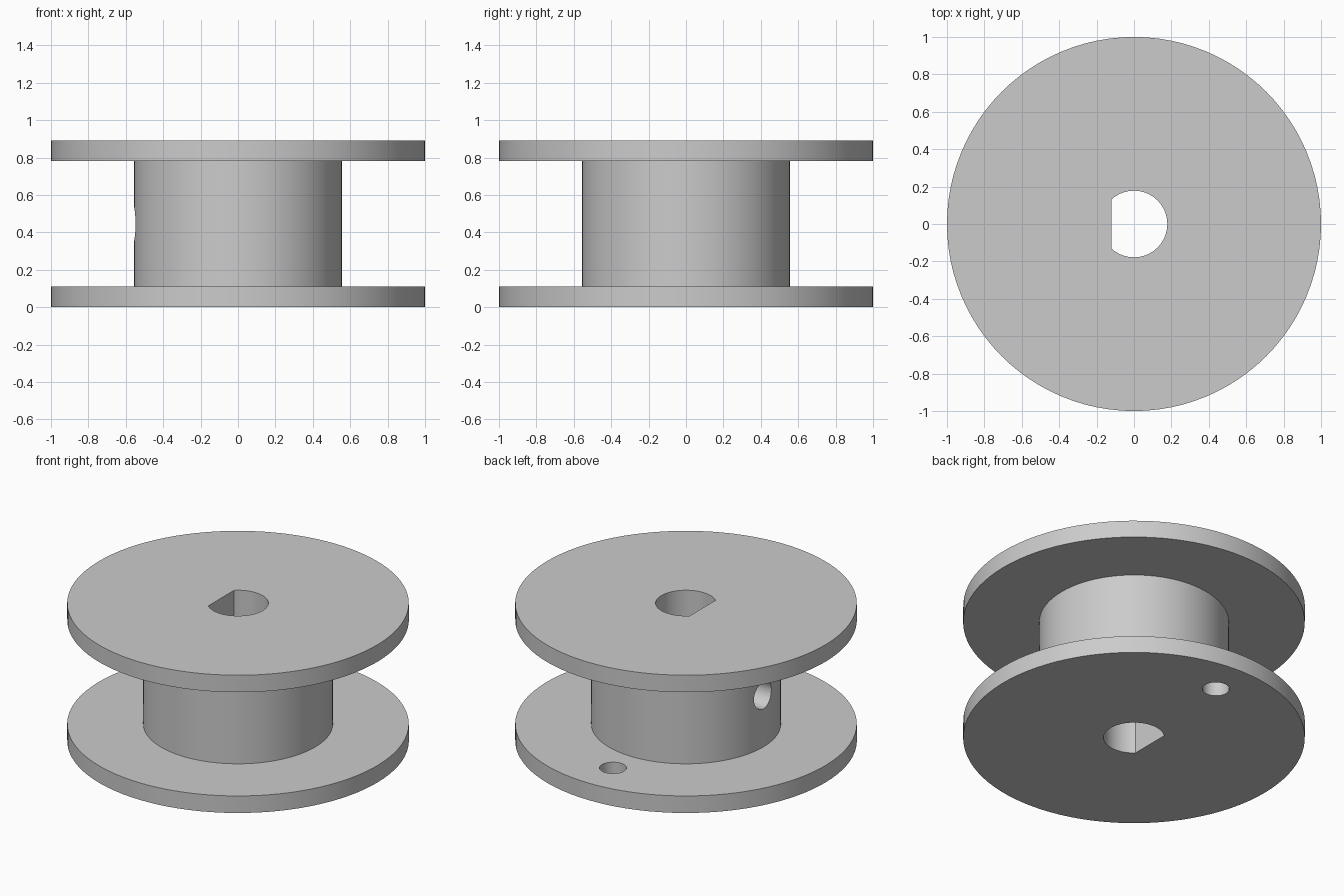
import bpy
import bmesh
from math import acos, cos, sin, pi

cube = bpy.data.objects.get("Cube")
if cube:
    bpy.data.objects.remove(cube, do_unlink=True)

HEIGHT, FLANGE = 0.89, 0.11
FLANGE_R, DRUM_R = 1.0, 0.555
BORE_R, BORE_FLAT = 0.178, -0.12
SIDES = 96

grey = bpy.data.materials.new("plain grey")
grey.use_nodes = True
colour = (0.6, 0.6, 0.6, 1)
grey.diffuse_color = colour
grey.node_tree.nodes["Principled BSDF"].inputs["Base Color"].default_value = colour


def circle(radius, start=0.0, sweep=2 * pi, count=SIDES, closed=True):
    steps = count if closed else count - 1
    angles = [start + sweep * i / steps for i in range(count)]
    return [(radius * cos(a), radius * sin(a)) for a in angles]


def loft(name, sections):
    """Stack outlines given as (outline, z) into a closed solid."""
    bm = bmesh.new()
    rings = [[bm.verts.new((x, y, z)) for x, y in outline] for outline, z in sections]
    for low, high in zip(rings, rings[1:]):
        n = len(low)
        for i in range(n):
            j = (i + 1) % n
            bm.faces.new((low[i], low[j], high[j], high[i]))
    bm.faces.new(rings[0][::-1])
    bm.faces.new(rings[-1])
    bmesh.ops.recalc_face_normals(bm, faces=bm.faces)
    mesh = bpy.data.meshes.new(name)
    bm.to_mesh(mesh)
    bm.free()
    mesh.materials.append(grey)
    obj = bpy.data.objects.new(name, mesh)
    bpy.context.collection.objects.link(obj)
    return obj


# Spool: drum between two flanges
wide, narrow = circle(FLANGE_R), circle(DRUM_R)
spool = loft("spool", [(wide, 0), (wide, FLANGE), (narrow, FLANGE),
                       (narrow, HEIGHT - FLANGE), (wide, HEIGHT - FLANGE), (wide, HEIGHT)])

# D-shaped shaft bore
half = acos(BORE_FLAT / BORE_R)
d_shape = circle(BORE_R, -half, 2 * half, 49, closed=False)
bore = loft("shaft_bore_cutter", [(d_shape, -0.2), (d_shape, HEIGHT + 0.2)])

# Cord hole through the lower flange
small = circle(0.079, count=32)
cord = loft("cord_hole_cutter", [(small, -0.1), (small, 0.3)])
cord.location = (0, 0.745, 0)

# Set screw hole from the drum side into the bore
screw_outline = circle(0.089, count=32)
screw = loft("screw_hole_cutter", [(screw_outline, 0), (screw_outline, 0.8)])
screw.rotation_euler = (0, -pi / 2, 0)
screw.location = (0, 0, HEIGHT / 2)

bpy.ops.object.select_all(action="DESELECT")
bpy.context.view_layer.objects.active = spool
spool.select_set(True)
for cutter in (bore, cord, screw):
    cutter.hide_render = True
    mod = spool.modifiers.new(cutter.name, "BOOLEAN")
    mod.operation = "DIFFERENCE"
    mod.solver = "EXACT"
    mod.object = cutter
    bpy.ops.object.modifier_apply(modifier=mod.name)
    bpy.data.objects.remove(cutter, do_unlink=True)

bpy.ops.object.shade_smooth_by_angle()
